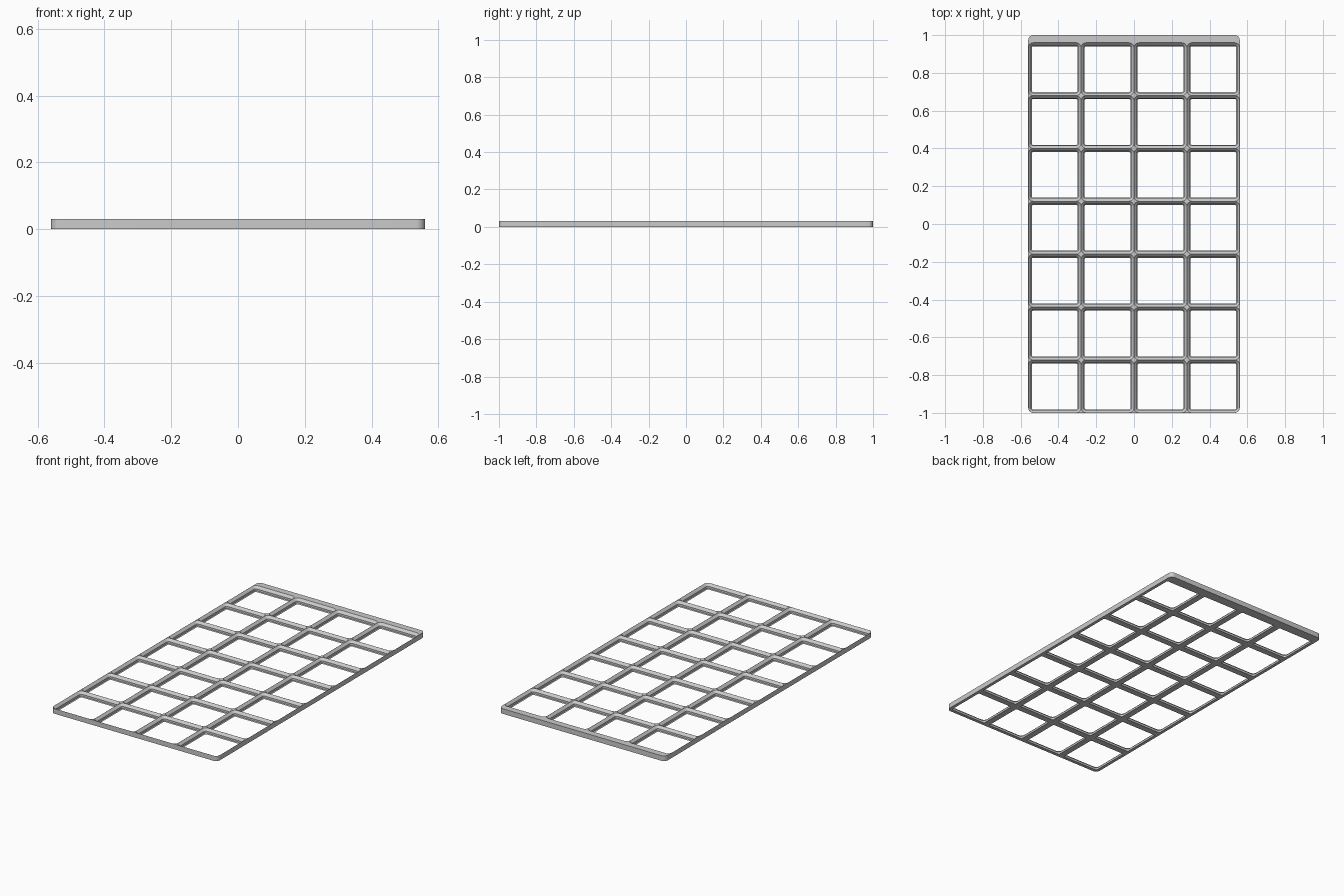
import bpy, bmesh, math

if "Cube" in bpy.data.objects:
    bpy.data.objects.remove(bpy.data.objects["Cube"])

MM = 1 / 150            # model units per millimetre
PITCH, COLS, ROWS = 42, 4, 7
HEIGHT, RADIUS, SEG = 4.65, 4.0, 8
STRIP = 6               # solid margin along the back
X0, Y0 = -84, -150      # front left corner

bm = bmesh.new()


def arc(cx, cy, r, start):
    return [(cx + r * math.cos(start + i / SEG * math.pi / 2),
             cy + r * math.sin(start + i / SEG * math.pi / 2)) for i in range(SEG + 1)]


def loop(cx, cy, half, radii, z):
    """Ring of vertices around a square with one radius per corner."""
    pts = []
    for k, (sx, sy) in enumerate([(1, 1), (-1, 1), (-1, -1), (1, -1)]):
        r = radii[k]
        pts += arc(cx + sx * (half - r), cy + sy * (half - r), r, k * math.pi / 2)
    return [bm.verts.new((x * MM, y * MM, z * MM)) for x, y in pts]


# stepped opening: (inset from the cell edge, height), top to bottom
PROFILE = [(0.05, HEIGHT), (2.15, 2.5), (2.15, 0.7), (2.85, 0)]

for col in range(COLS):
    for row in range(ROWS):
        cx, cy = X0 + PITCH * (col + 0.5), Y0 + PITCH * (row + 0.5)
        outer = [0, 0, RADIUS if (col, row) == (0, 0) else 0,
                 RADIUS if (col, row) == (COLS - 1, 0) else 0]
        rings = [loop(cx, cy, PITCH / 2, outer, HEIGHT)]
        rings += [loop(cx, cy, PITCH / 2 - d, [RADIUS - d] * 4, z) for d, z in PROFILE]
        rings.append(loop(cx, cy, PITCH / 2, outer, 0))
        for a, b in zip(rings, rings[1:]):
            for i in range(len(a)):
                j = (i + 1) % len(a)
                bm.faces.new((a[i], a[j], b[j], b[i]))

# solid back strip, top and bottom
y_in, y_out = Y0 + PITCH * ROWS, Y0 + PITCH * ROWS + STRIP
outline = [(X0 + PITCH * i, y_in) for i in range(COLS + 1)]
outline += arc(-X0 - RADIUS, y_out - RADIUS, RADIUS, 0)
outline += arc(X0 + RADIUS, y_out - RADIUS, RADIUS, math.pi / 2)
for z in (HEIGHT, 0):
    bm.faces.new([bm.verts.new((x * MM, y * MM, z * MM)) for x, y in outline])

# weld the cells together, then close the outer wall
bmesh.ops.remove_doubles(bm, verts=bm.verts, dist=1e-5)
bmesh.ops.bridge_loops(bm, edges=[e for e in bm.edges if e.is_boundary])
bmesh.ops.recalc_face_normals(bm, faces=bm.faces)

mesh = bpy.data.meshes.new("grid_baseplate")
bm.to_mesh(mesh)
bm.free()
plate = bpy.data.objects.new("grid_baseplate", mesh)
bpy.context.collection.objects.link(plate)

grey = bpy.data.materials.new("light grey")
grey.diffuse_color = (0.6, 0.6, 0.6, 1)
grey.use_nodes = True
grey.node_tree.nodes["Principled BSDF"].inputs["Base Color"].default_value = grey.diffuse_color
mesh.materials.append(grey)

bpy.context.view_layer.objects.active = plate
plate.select_set(True)
bpy.ops.object.shade_smooth_by_angle(angle=math.radians(30))
